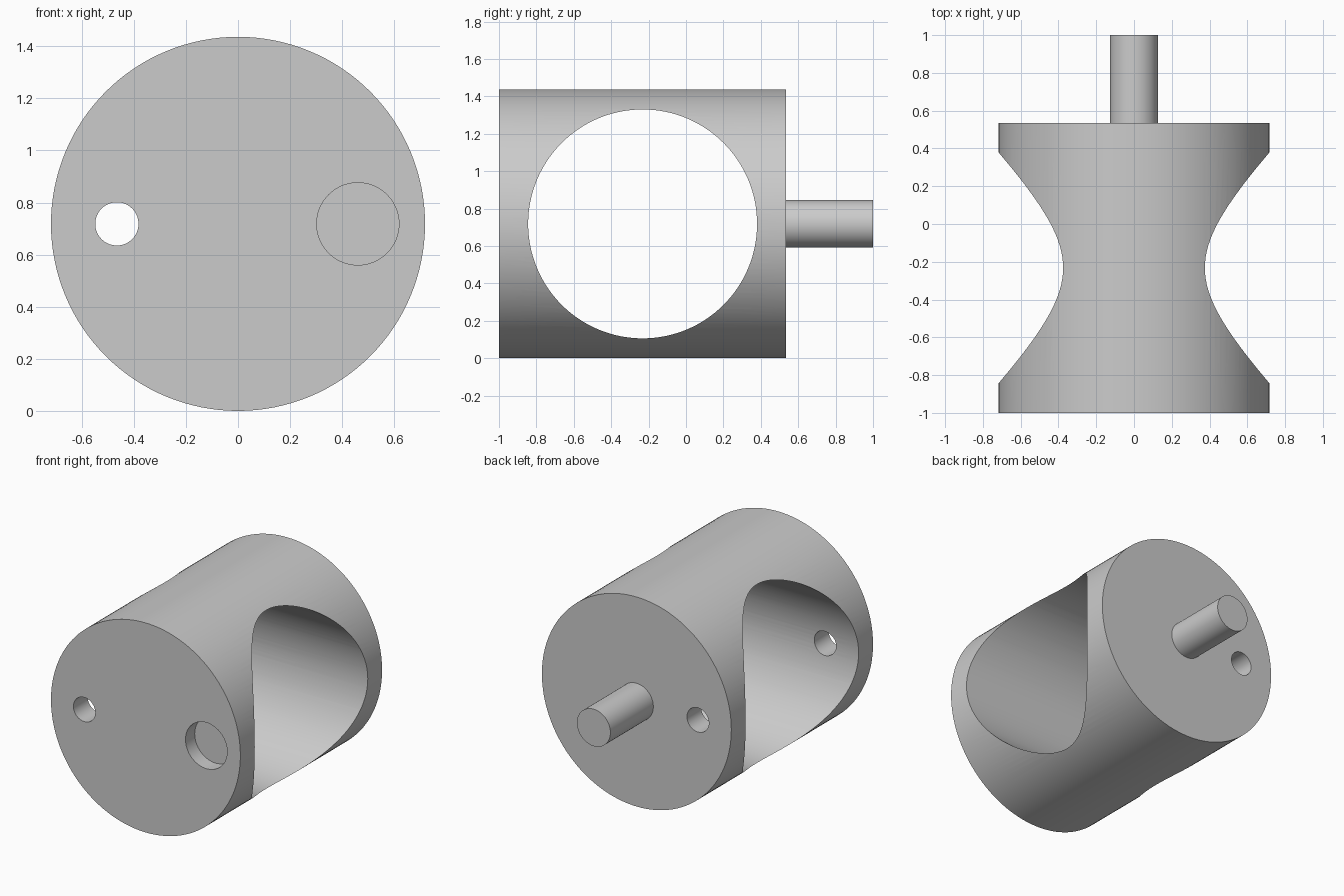
import bpy
from math import radians, pi

if "Cube" in bpy.data.objects:
    bpy.data.objects.remove(bpy.data.objects["Cube"], do_unlink=True)

RADIUS, FRONT, BACK = 0.718, -1.0, 0.535
MID_Z = RADIUS

grey = bpy.data.materials.new("plain grey")
grey.use_nodes = True
colour = (0.6, 0.6, 0.6, 1)
grey.diffuse_color = colour
grey.node_tree.nodes["Principled BSDF"].inputs["Base Color"].default_value = colour


def rod(name, radius, start, end, x=0, sides=96):
    """Cylinder along y from start to end, at the middle height."""
    bpy.ops.mesh.primitive_cylinder_add(
        vertices=sides, radius=radius, depth=end - start,
        location=(x, (start + end) / 2, MID_Z), rotation=(pi / 2, 0, 0))
    ob = bpy.context.object
    ob.name = name
    ob.data.materials.append(grey)
    return ob


def smooth(ob):
    bpy.ops.object.select_all(action="DESELECT")
    ob.select_set(True)
    bpy.context.view_layer.objects.active = ob
    bpy.ops.object.shade_smooth_by_angle(angle=radians(30))


def cut(ob, cutter):
    mod = ob.modifiers.new("cut", "BOOLEAN")
    mod.operation, mod.solver, mod.object = "DIFFERENCE", "EXACT", cutter
    bpy.context.view_layer.objects.active = ob
    bpy.ops.object.modifier_apply(modifier=mod.name)
    bpy.data.objects.remove(cutter, do_unlink=True)


# Drum body
body = rod("drum_body", RADIUS, FRONT, BACK, sides=128)

# Large cross bore running side to side
bore = rod("bore_cutter", 0.612, -1, 1, sides=128)
bore.rotation_euler = (0, pi / 2, 0)
bore.location = (0, -0.232, MID_Z)
cut(body, bore)

# Small hole through both end walls, and a shallow socket in the front
cut(body, rod("hole_cutter", 0.083, FRONT - 0.2, BACK + 0.2, x=-0.465, sides=64))
cut(body, rod("socket_cutter", 0.158, FRONT - 0.2, FRONT + 0.1, x=0.46, sides=64))
smooth(body)

# Shaft on the back
smooth(rod("back_shaft", 0.127, BACK, 1.0, sides=64))
